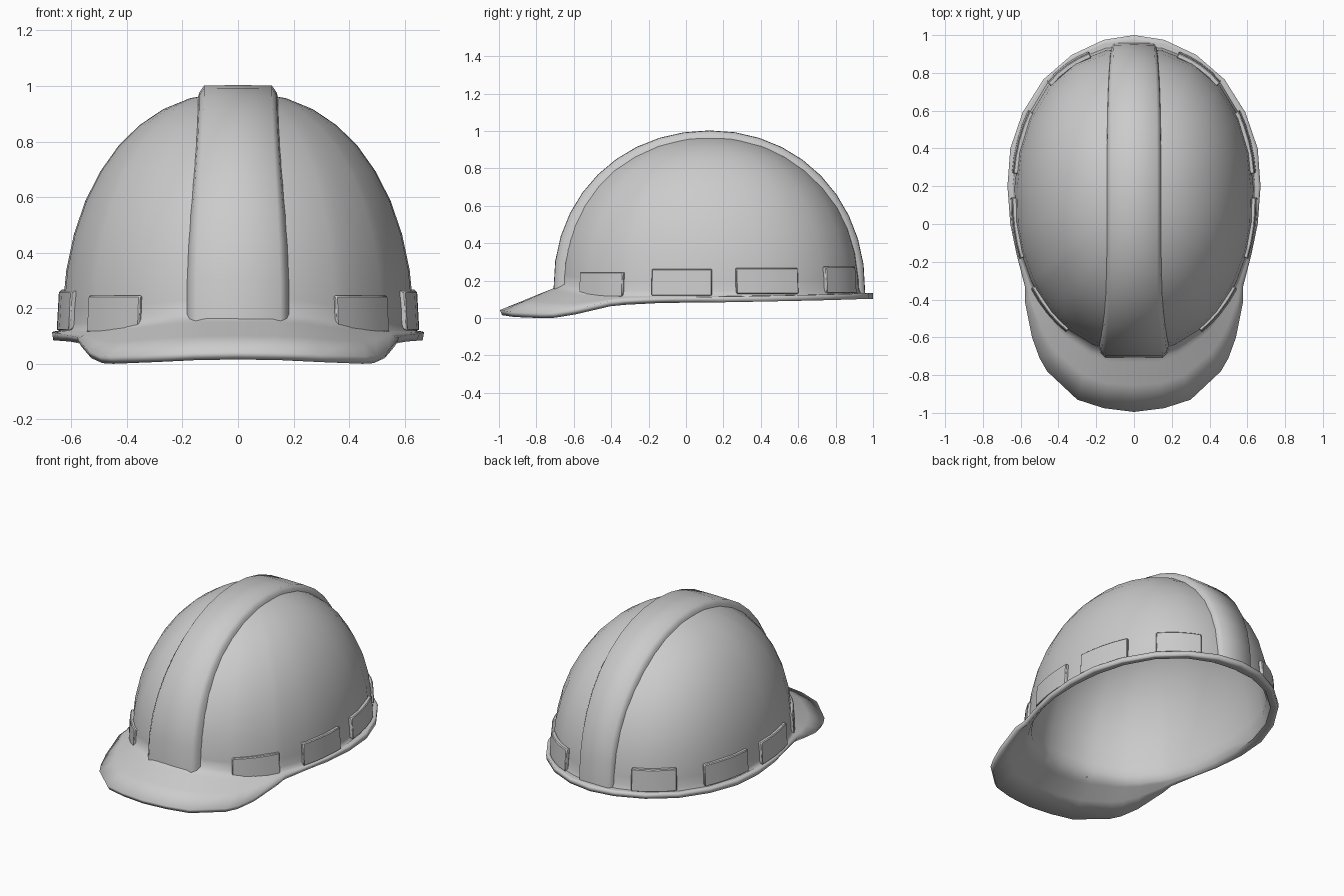
import bpy
import math
from math import sin, cos, pi, radians

cube = bpy.data.objects.get("Cube")
if cube:
    bpy.data.objects.remove(cube, do_unlink=True)

# One plain grey plastic
grey = bpy.data.materials.new("light_grey_plastic")
grey.use_nodes = True
COLOUR = (0.6, 0.6, 0.6, 1)
grey.diffuse_color = COLOUR
bsdf = grey.node_tree.nodes["Principled BSDF"]
bsdf.inputs["Base Color"].default_value = COLOUR
bsdf.inputs["Roughness"].default_value = 0.6

# Dome dimensions
HALF_X, HALF_Y, MID_Y, TOP_Z = 0.635, 0.81, 0.125, 0.978


def base_z(t):
    """Height of the dome's foot; t is 0 at the front and pi at the back."""
    c = cos(t)
    return min(0.158, 0.118 + 0.05 * c ** 6) if c > 0 else 0.118 + 0.017 * c * c


def plan(t, grow=0.0, rx=1.0, ry=1.0):
    """Outline of the dome from above, a little squarer at the back."""
    q = 2.06 if cos(t) > 0 else 2.25
    g = (abs(sin(t)) ** q + abs(cos(t)) ** q) ** (-1 / q)
    return (HALF_X + grow) * sin(t) * g * rx, MID_Y - (HALF_Y + grow) * cos(t) * g * ry


def dome(t, e, k=1.0):
    """Point on the dome at turn t and elevation e, scaled out by k."""
    c, s = max(cos(e), 0), max(sin(e), 0)
    x, y = plan(t, 0, k * c ** 0.89, k * c ** 0.97)
    z = base_z(t)
    return x, y, z + (TOP_Z - z) * k * s ** 0.94


def make(name, verts, faces, angle=40):
    mesh = bpy.data.meshes.new(name)
    mesh.from_pydata(verts, [], faces)
    mesh.materials.append(grey)
    obj = bpy.data.objects.new(name, mesh)
    bpy.context.collection.objects.link(obj)
    bpy.ops.object.select_all(action="DESELECT")
    obj.select_set(True)
    bpy.context.view_layer.objects.active = obj
    bpy.ops.object.mode_set(mode="EDIT")
    bpy.ops.mesh.select_all(action="SELECT")
    bpy.ops.mesh.normals_make_consistent(inside=False)
    bpy.ops.object.mode_set(mode="OBJECT")
    bpy.ops.object.shade_smooth_by_angle(angle=radians(angle))
    return obj


def grid_faces(rows, cols, wrap=False):
    return [(r * cols + c, r * cols + (c + 1) % cols,
             (r + 1) * cols + (c + 1) % cols, (r + 1) * cols + c)
            for r in range(rows - 1) for c in range(cols if wrap else cols - 1)]


# Rim and brim edge, from the front centre round to the back centre
half_edge = [
    (0, -0.995, 0.043), (0.16, -0.975, 0.04), (0.3, -0.93, 0.033), (0.46, -0.78, 0.026),
    (0.5, -0.71, 0.028), (0.54, -0.6, 0.046), (0.578, -0.41, 0.09), (0.578, -0.33, 0.096),
    (0.622, -0.16, 0.104), (0.655, 0, 0.11), (0.67, 0.2, 0.114), (0.655, 0.4, 0.118),
    (0.59, 0.59, 0.122), (0.48, 0.765, 0.126), (0.33, 0.895, 0.13), (0.16, 0.975, 0.133),
    (0, 1.0, 0.133)]
edge = half_edge + [(-x, y, z) for x, y, z in half_edge[-2:0:-1]]
turns = [math.atan2(x / HALF_X, (MID_Y - y) / HALF_Y) for x, y, z in edge]

# Shell: rim edge, brim slope to a soft foot, then dome rings up to the crown
verts = []
for blend in (0, 0.5, 0.93, 1):
    for p, t in zip(edge, turns):
        x, y, z = dome(t, 0, 1.012 + 0.05 * max(cos(t), 0) ** 6)
        foot = (x, max(y, -0.712), z)
        verts += [tuple(a + (b - a) * blend for a, b in zip(p, foot))]
RINGS = 10
elevations = [0.025] + [pi / 2 * (i + 0.5) / RINGS for i in range(RINGS)]
for e in elevations:
    verts += [dome(t, e) for t in turns]
n = len(edge)
faces = grid_faces(len(elevations) + 4, n, wrap=True)
crown = len(verts)
verts.append((0, MID_Y, TOP_Z))
faces += [(crown - n + c, crown - n + (c + 1) % n, crown) for c in range(n)]
shell = make("shell", verts, faces, 60)
solid = shell.modifiers.new("thickness", "SOLIDIFY")
solid.thickness = 0.03
solid.offset = -1

# Raised ridge from the brim over the crown to the back
section = [(-1, 0.96), (-0.95, 0.998), (-0.83, 1.028), (0, 1.03),
           (0.83, 1.028), (0.95, 0.998), (1, 0.96)]
STEPS = 20
verts = []
for i in range(STEPS + 1):
    s = pi * i / STEPS
    front = s < pi / 2
    t, e = (0, s) if front else (pi, pi - s)
    width = 0.147 + (0.038 if front else -0.02) * cos(e) ** 4
    for across, k in section:
        x, y, z = dome(t, e, k)
        verts.append((across * width, y, z - (0.02 if i in (0, STEPS) else 0)))
make("ridge", verts, grid_faces(STEPS + 1, len(section)), 60)

# Accessory plates round the foot of the dome
plates = [("front", 33, 56, 0.112, 0.245), ("front_side", 68, 91, 0.118, 0.262),
          ("rear_side", 100, 124, 0.128, 0.268), ("back", 137, 159, 0.132, 0.275)]
COLS = 5
for side, sign in (("left", 1), ("right", -1)):
    for label, start, end, low, high in plates:
        verts = []
        for c in range(COLS):
            t = radians(start + (end - start) * c / (COLS - 1))
            for grow, z in ((-0.006, low + 0.01), (0.018, low),
                            (0.01, high), (-0.018, high)):
                x, y = plan(t, grow)
                verts.append((sign * x, y, z))
        last = 4 * (COLS - 1)
        faces = grid_faces(COLS, 4, wrap=True)
        faces += [(0, 1, 2, 3), (last, last + 1, last + 2, last + 3)]
        plate = make(f"{label}_plate_{side}", verts, faces, 30)
        bevel = plate.modifiers.new("soft_edges", "BEVEL")
        bevel.width = 0.005
        bevel.segments = 1
        bevel.limit_method = "ANGLE"
        bevel.angle_limit = radians(50)
